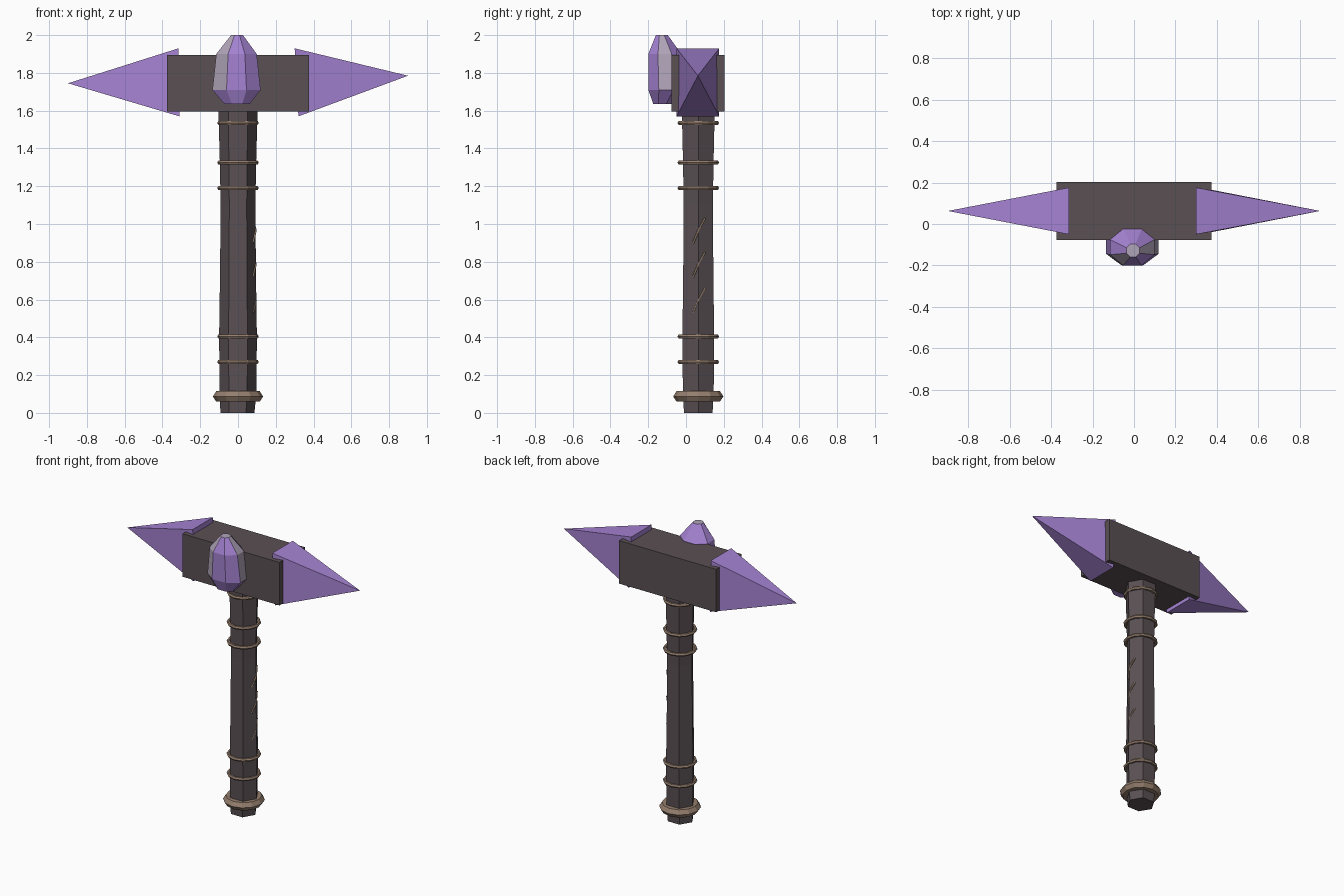
import bpy, math

if "Cube" in bpy.data.objects:
    bpy.data.objects.remove(bpy.data.objects["Cube"])

def mat(name, rgb):
    m = bpy.data.materials.new(name)
    m.diffuse_color = (*rgb, 1)
    m.use_nodes = True
    m.node_tree.nodes["Principled BSDF"].inputs["Base Color"].default_value = m.diffuse_color
    return m

DARK = mat("dark_stone", (0.102, 0.080, 0.086))
PURPLE = mat("purple_crystal", (0.376, 0.225, 0.645))
PALE = mat("pale_crystal", (0.43, 0.37, 0.48))
CORD = mat("tan_cord", (0.30, 0.21, 0.155))
CY = 0.065  # handle and head axis in y

def make(name, verts, faces, *mats):
    me = bpy.data.meshes.new(name)
    me.from_pydata(verts, [], faces)
    for m in mats:
        me.materials.append(m)
    ob = bpy.data.objects.new(name, me)
    bpy.context.collection.objects.link(ob)
    return ob

def lathe(name, rings, n, rot, *mats):
    """Closed stack of n-sided rings: (cx, cy, z, rx, ry)."""
    verts = [(cx + rx * math.cos(rot + i * math.tau / n),
              cy + ry * math.sin(rot + i * math.tau / n), z)
             for cx, cy, z, rx, ry in rings for i in range(n)]
    faces = [(r * n + i, r * n + (i + 1) % n,
              (r + 1) * n + (i + 1) % n, (r + 1) * n + i)
             for r in range(len(rings) - 1) for i in range(n)]
    faces.append(tuple(reversed(range(n))))
    faces.append(tuple(range((len(rings) - 1) * n, len(rings) * n)))
    return make(name, verts, faces, *mats)

# Hexagonal handle, slightly uneven along its length
lathe("handle", [(x, CY, z, r, r * 0.97) for x, z, r in (
    (-0.003, 0.0, 0.09), (0, 0.10, 0.097), (0, 0.40, 0.10), (0, 0.75, 0.095),
    (0, 1.10, 0.092), (0, 1.32, 0.096), (0, 1.54, 0.102), (0, 1.62, 0.102))],
    6, 0, DARK)

# Thin cord bands
for k, z in enumerate((0.27, 0.405, 1.19, 1.325, 1.535)):
    bpy.ops.mesh.primitive_torus_add(location=(0, CY, z), major_segments=12,
                                     minor_segments=6, major_radius=0.098,
                                     minor_radius=0.012)
    ob = bpy.context.object
    ob.name = f"cord_band_{k + 1}"
    ob.data.materials.append(CORD)

# Pommel collar
lathe("pommel_collar", [(0, CY, z, r, r) for z, r in (
    (0.06, 0.09), (0.06, 0.115), (0.087, 0.133), (0.115, 0.115), (0.115, 0.09))],
    12, 0, CORD)

# Slanted cord strips on the right of the handle
for k, z in enumerate((0.53, 0.72, 0.90)):
    cu = bpy.data.curves.new(f"cord_strip_{k + 1}", 'CURVE')
    cu.dimensions = '3D'
    cu.bevel_depth = 0.006
    cu.bevel_resolution = 0
    cu.use_fill_caps = True
    sp = cu.splines.new('POLY')
    sp.points.add(2)
    for p, co in zip(sp.points, ((0.079, 0.038, z), (0.094, CY, z + 0.065),
                                 (0.077, 0.10, z + 0.13))):
        p.co = (*co, 1)
    cu.materials.append(CORD)
    bpy.context.collection.objects.link(bpy.data.objects.new(cu.name, cu))

# Head block
bpy.ops.mesh.primitive_cube_add(size=1, location=(0, 0.063, 1.745))
head = bpy.context.object
head.name = "head_block"
head.scale = (0.75, 0.28, 0.30)
head.data.materials.append(DARK)

# Four-sided crystal spikes: base x at top and bottom, then the tip
def spike(name, xt, xb, tip):
    v = [(xb, -0.05, 1.57), (xb, 0.176, 1.57), (xt, 0.176, 1.93),
         (xt, -0.05, 1.93), tip]
    f = [(3, 2, 1, 0), (0, 1, 4), (1, 2, 4), (2, 3, 4), (3, 0, 4)]
    if tip[0] < 0:
        f = [tuple(reversed(q)) for q in f]
    make(name, v, f, PURPLE)

spike("right_spike", 0.30, 0.32, (0.90, 0.063, 1.785))
spike("left_spike", -0.315, -0.31, (-0.90, 0.063, 1.745))

# Faceted front crystal with a few pale facets
gem = lathe("front_crystal", [
    (-0.005, -0.125, 1.635, 0.072, 0.052), (-0.008, -0.105, 1.71, 0.138, 0.102),
    (-0.008, -0.112, 1.90, 0.116, 0.095), (-0.005, -0.128, 2.0, 0.034, 0.034)],
    8, math.pi / 8, PURPLE, PALE)
for p in gem.data.polygons:
    a = round(math.degrees(math.atan2(p.normal.y, p.normal.x)) / 45) % 8
    if p.normal.z > 0.9 or (p.normal.z > -0.2 and a in (0, 5)):
        p.material_index = 1
